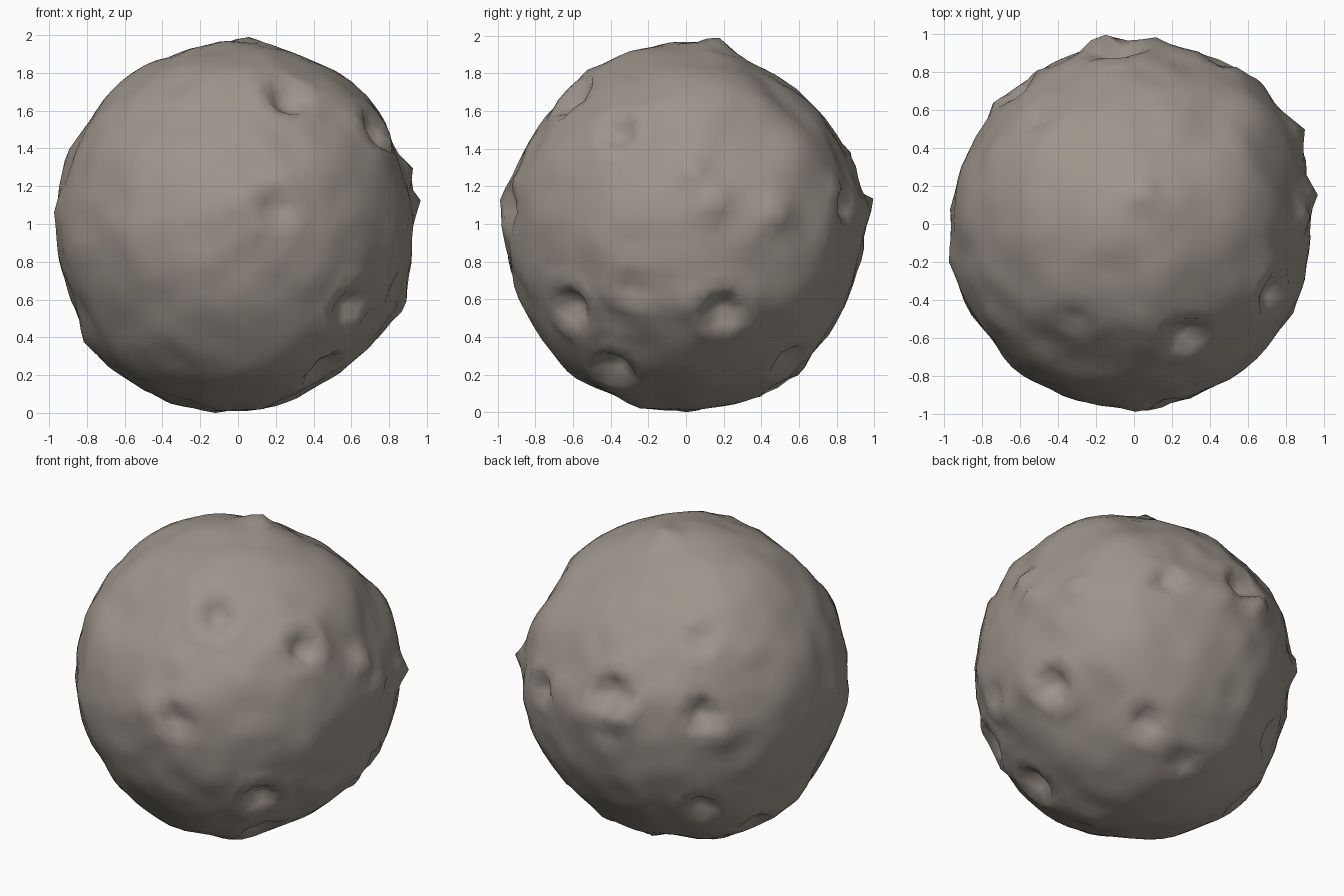
import bpy, bmesh, math
from mathutils import Vector, noise

cube = bpy.data.objects.get("Cube")
if cube:
    bpy.data.objects.remove(cube, do_unlink=True)

# Radius at even steps around three great circles of the lumpy ball
AROUND_Y = [.92, .93, .975, .96, .98, .97, .98, .975, .97, .965, 1.01, 1.02, .985, .96, .94, .96]
AROUND_X = [.94, .94, .935, .92, .98, .965, .94, .95, .97, .975, .99, 1, .985, .99, .97, .95]
AROUND_Z = [.93, .965, 1, .96, .96, .95, .95, .95, .97, .98, .98, .985, .975, .96, .96, .96]
SINK = .006

# Crater centres as directions from the middle, with depth and radius
CRATERS = [
    ((.27, -.60, .68), .08, .13), ((.73, -.36, .50), .08, .11), ((.20, -.93, .10), .06, .11),
    ((.60, -.62, -.45), .08, .12), ((.83, .20, -.48), .09, .12), ((.37, .55, -.72), .07, .10),
    ((-.10, .93, .22), .09, .14), ((-.52, .58, .60), .04, .10), ((-.62, .72, .16), .08, .11),
    ((.46, .84, .10), .06, .10), ((-.66, .22, -.72), .05, .10), ((.03, .50, -.83), .06, .10),
    ((.45, -.39, -.77), .08, .12), ((-.54, .61, -.51), .06, .10), ((.12, .20, .93), .02, .10),
    ((-.30, -.50, .76), .03, .10), ((.84, -.30, -.35), .03, .10),
]

# Small sharp knobs, as points on the surface
KNOBS = [
    (.05, .18, .995), (.97, .15, .11), (.10, .985, .05), (.91, 0, -.36),
    (.10, -.27, -.97), (-.17, .995, .12), (.54, .83, .18), (.05, -.50, .84),
    (0, -.99, .12), (-.15, 0, -.99), (-.80, 0, -.64), (.88, .53, .08),
    (-.72, .66, .02), (-.975, -.18, .1), (.93, 0, .29), (0, .57, -.81),
]


def bell(distance, width):
    return math.exp(-(distance / width) ** 2)


# Gather the circle samples as (direction, radius)
samples = []
for ring, a, b in ((AROUND_Y, 0, 2), (AROUND_X, 1, 2), (AROUND_Z, 0, 1)):
    for i, radius in enumerate(ring):
        angle = math.tau * i / len(ring)
        d = Vector((0, 0, 0))
        d[a], d[b] = math.cos(angle), math.sin(angle)
        samples.append((d, radius))


def ball_radius(d):
    """Smooth blend of the circle samples."""
    weights = [bell((d - s).length, .26) for s, _ in samples]
    return sum(w * r for w, (_, r) in zip(weights, samples)) / sum(weights) - SINK


def craters(d):
    """Bowl-shaped pits with a low raised lip."""
    total = 0
    for place, depth, size in CRATERS:
        r = (d - Vector(place).normalized()).length
        total -= depth * max(0, 1 - (r / size) ** 2)
        total += depth * .2 * bell(r - size * 1.3, .04)
    return total


def roughness(d):
    """Uneven stone."""
    return .012 * noise.noise(d * 3) + .018 * noise.noise(d * 6 + Vector((5, 2, 9)))


# Ball displaced along its radius
bm = bmesh.new()
bmesh.ops.create_icosphere(bm, subdivisions=5, radius=1)
for v in bm.verts:
    d = v.co.normalized()
    v.co = d * (ball_radius(d) + roughness(d) + craters(d))

# Pull the surface out to each knob
for place in KNOBS:
    tip = Vector(place)
    d = tip.normalized()
    nearest = min(bm.verts, key=lambda v: (v.co.normalized() - d).length)
    centre = nearest.co.normalized()
    lift = tip.length - nearest.co.length
    for v in bm.verts:
        out = v.co.normalized()
        v.co += out * lift * bell((out - centre).length, .08)

# Stand it on the ground
ground = min(v.co.z for v in bm.verts)
for v in bm.verts:
    v.co.z -= ground

mesh = bpy.data.meshes.new("boulder")
bm.to_mesh(mesh)
bm.free()
boulder = bpy.data.objects.new("boulder", mesh)
bpy.context.collection.objects.link(boulder)
for p in mesh.polygons:
    p.use_smooth = True

# Stone colour
stone = bpy.data.materials.new("warm grey stone")
stone.use_nodes = True
colour = (.34, .30, .26, 1)
stone.diffuse_color = colour
stone.node_tree.nodes["Principled BSDF"].inputs["Base Color"].default_value = colour
mesh.materials.append(stone)
